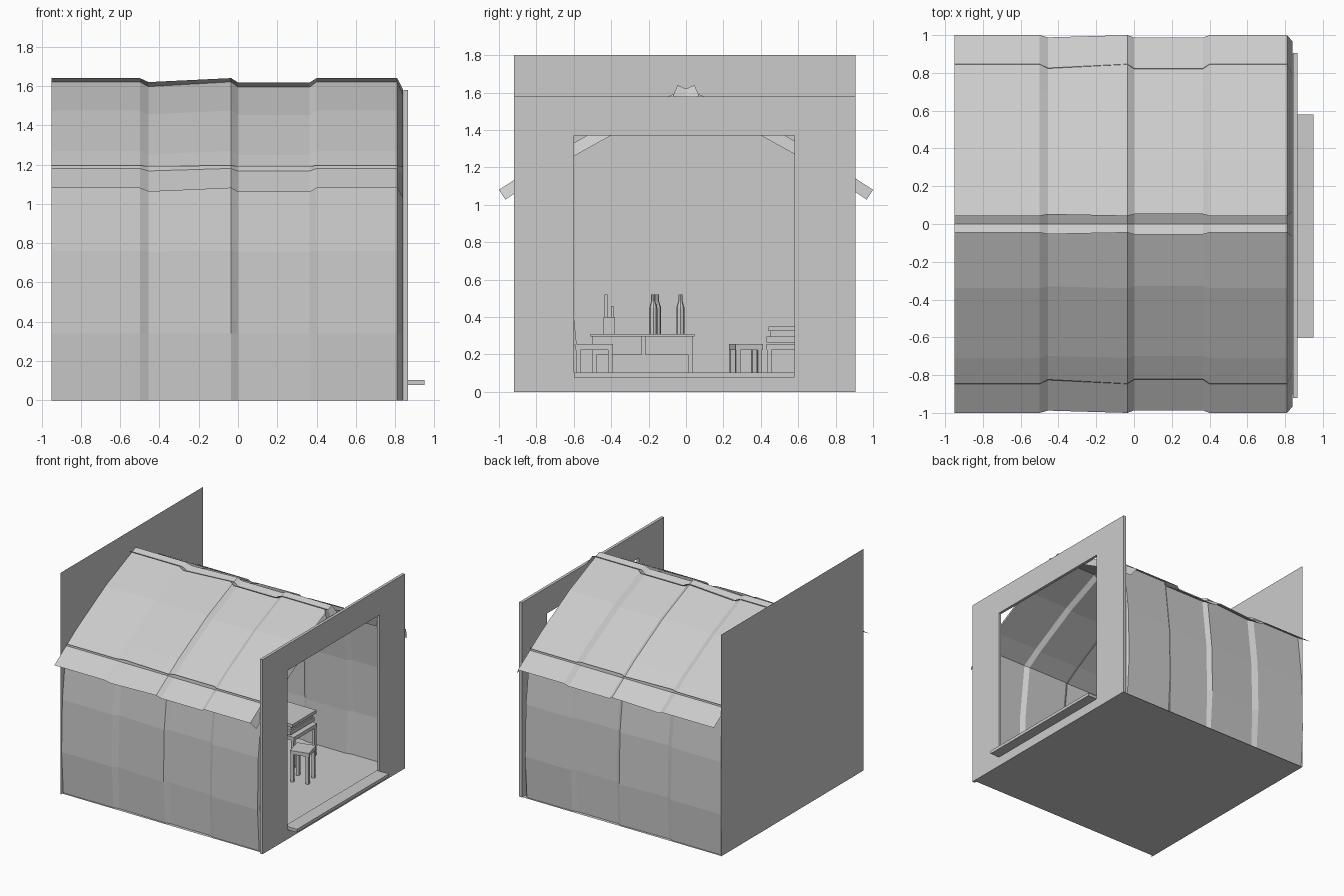
import bpy, bmesh
from math import hypot, cos, sin, pi
from mathutils import Matrix, Vector

if "Cube" in bpy.data.objects:
    bpy.data.objects.remove(bpy.data.objects["Cube"])


def finish(name, bm):
    me = bpy.data.meshes.new(name)
    bm.to_mesh(me)
    bm.free()
    ob = bpy.data.objects.new(name, me)
    bpy.context.collection.objects.link(ob)
    return ob


def add_box(bm, x0, x1, y0, y1, z0, z1, rot=None):
    m = Matrix.Translation(((x0 + x1) / 2, (y0 + y1) / 2, (z0 + z1) / 2))
    if rot:
        m = m @ rot
    bmesh.ops.create_cube(bm, size=1, matrix=m @ Matrix.Diagonal((x1 - x0, y1 - y0, z1 - z0, 1)))


def boxes(name, *dims):
    bm = bmesh.new()
    for d in dims:
        add_box(bm, *d)
    return finish(name, bm)


# Stations along x with inward dent: overlapping tarp strips and folded front hem
STATIONS = [(-.95, 0), (-.50, 0), (-.455, .022), (-.035, 0), (0, .024),
            (.365, .024), (.40, 0), (.81, 0), (.84, .062)]


def panel(name, profile, side):
    """Bowed sheet: profile (distance from centre, z), dented along its normal."""
    bm = bmesh.new()
    rows = []
    for i, (y, z) in enumerate(profile):
        a, b = profile[max(i - 1, 0)], profile[min(i + 1, len(profile) - 1)]
        ty, tz = b[0] - a[0], b[1] - a[1]
        n = hypot(ty, tz)
        ny, nz = tz / n, -ty / n
        row = []
        for x, d in STATIONS:
            if name.startswith("wall") and i == 0:
                d *= .5
                row.append(bm.verts.new((x, side * (y - ny * d), 0)))
            else:
                row.append(bm.verts.new((x, side * (y - ny * d), z - nz * d)))
        rows.append(row)
    for r, s in zip(rows, rows[1:]):
        for k in range(len(STATIONS) - 1):
            f = [r[k], r[k + 1], s[k + 1], s[k]]
            bm.faces.new(f if side < 0 else f[::-1])
    bmesh.ops.recalc_face_normals(bm, faces=bm.faces)
    return finish(name, bm)


# Here y is outward distance; both slopes cross over at the ridge
ROOF = [(1.0, 1.08), (.71, 1.27), (.34, 1.475), (-.045, 1.64)]
WALL = [(.885, 0), (.907, .34), (.897, .76), (.845, 1.195)]
for side, tag in ((-1, "front"), (1, "back")):
    panel("roof_" + tag, ROOF, side)
    panel("wall_" + tag, WALL, side)

# Floor and end wall as plain sheets
bm = bmesh.new()
bm.faces.new([bm.verts.new(v) for v in
              ((-.95, -.9, 0), (.85, -.9, 0), (.85, .9, 0), (-.95, .9, 0))])
finish("floor", bm)
bm = bmesh.new()
bm.faces.new([bm.verts.new(v) for v in
              ((-.95, -.92, 0), (-.95, .905, 0), (-.95, .905, 1.8), (-.95, -.92, 1.8))])
finish("end_wall", bm)

# Door frame: rectangular slab with a rectangular opening
bm = bmesh.new()
outer = [(-.92, 0), (.905, 0), (.905, 1.58), (-.92, 1.58)]
inner = [(-.6, .08), (.58, .08), (.58, 1.37), (-.6, 1.37)]
o = [bm.verts.new((.842, *p)) for p in outer]
n = [bm.verts.new((.842, *p)) for p in inner]
for i in range(4):
    j = (i + 1) % 4
    bm.faces.new((o[i], o[j], n[j], n[i]))
ext = bmesh.ops.extrude_face_region(bm, geom=bm.faces[:])
bmesh.ops.translate(bm, vec=(.023, 0, 0), verts=[v for v in ext["geom"] if isinstance(v, bmesh.types.BMVert)])
bmesh.ops.recalc_face_normals(bm, faces=bm.faces)
finish("door_frame", bm)
boxes("door_sill", (.842, .95, -.6, .58, .078, .103))


# Furniture
def chair(name, x, y, angle, w=.2, back=True):
    bm = bmesh.new()
    h = w / 2
    add_box(bm, -h, h, -h, h, .225, .255)
    for sx in (-1, 1):
        for sy in (-1, 1):
            cx, cy = sx * (h - .015), sy * (h - .015)
            add_box(bm, cx - .012, cx + .012, cy - .012, cy + .012, 0, .225)
    if back:
        add_box(bm, -h, h, -h - .03, -h - .01, .25, .56, Matrix.Rotation(.1, 4, 'X'))
    bm.transform(Matrix.Translation((x, y, 0)) @ Matrix.Rotation(angle, 4, 'Z'))
    return finish(name, bm)


chair("chair", .1, -.49, 0)
chair("stool", .36, .32, .25, .15, False)
chair("bench_stool", .05, .58, 0, .3, False)
boxes("book_stack", (-.11, .17, .43, .74, .265, .295), (-.1, .16, .45, .73, .295, .325),
      (-.12, .18, .44, .75, .325, .35))

# Table with two drawers
boxes("table", (-.5, -.08, -.51, .045, .295, .31), (-.48, -.1, -.5, -.235, .2, .295),
      (-.48, -.1, -.22, .035, .2, .295),
      *[(x, x + .025, y, y + .025, 0, .2) for x in (-.48, -.125) for y in (-.5, .01)])
boxes("pen_box", (-.3, -.24, -.44, -.38, .31, .4), (-.28, -.265, -.435, -.42, .4, .52),
      (-.27, -.255, -.4, -.388, .4, .46))


def bottle(name, x, y, sides=8):
    prof = [(.022, .31), (.022, .45), (.011, .485), (.011, .52)]
    bm = bmesh.new()
    rings = [[bm.verts.new((x + r * cos(2 * pi * k / sides), y + r * sin(2 * pi * k / sides), z))
              for k in range(sides)] for r, z in prof]
    for a, b in zip(rings, rings[1:]):
        for k in range(sides):
            j = (k + 1) % sides
            bm.faces.new((a[k], a[j], b[j], b[k]))
    bm.faces.new(rings[-1])
    bm.faces.new(rings[0][::-1])
    return finish(name, bm)


for i, (x, y) in enumerate(((-.2, -.175), (-.32, -.155), (-.25, -.03))):
    bottle("bottle_%d" % (i + 1), x, y)
